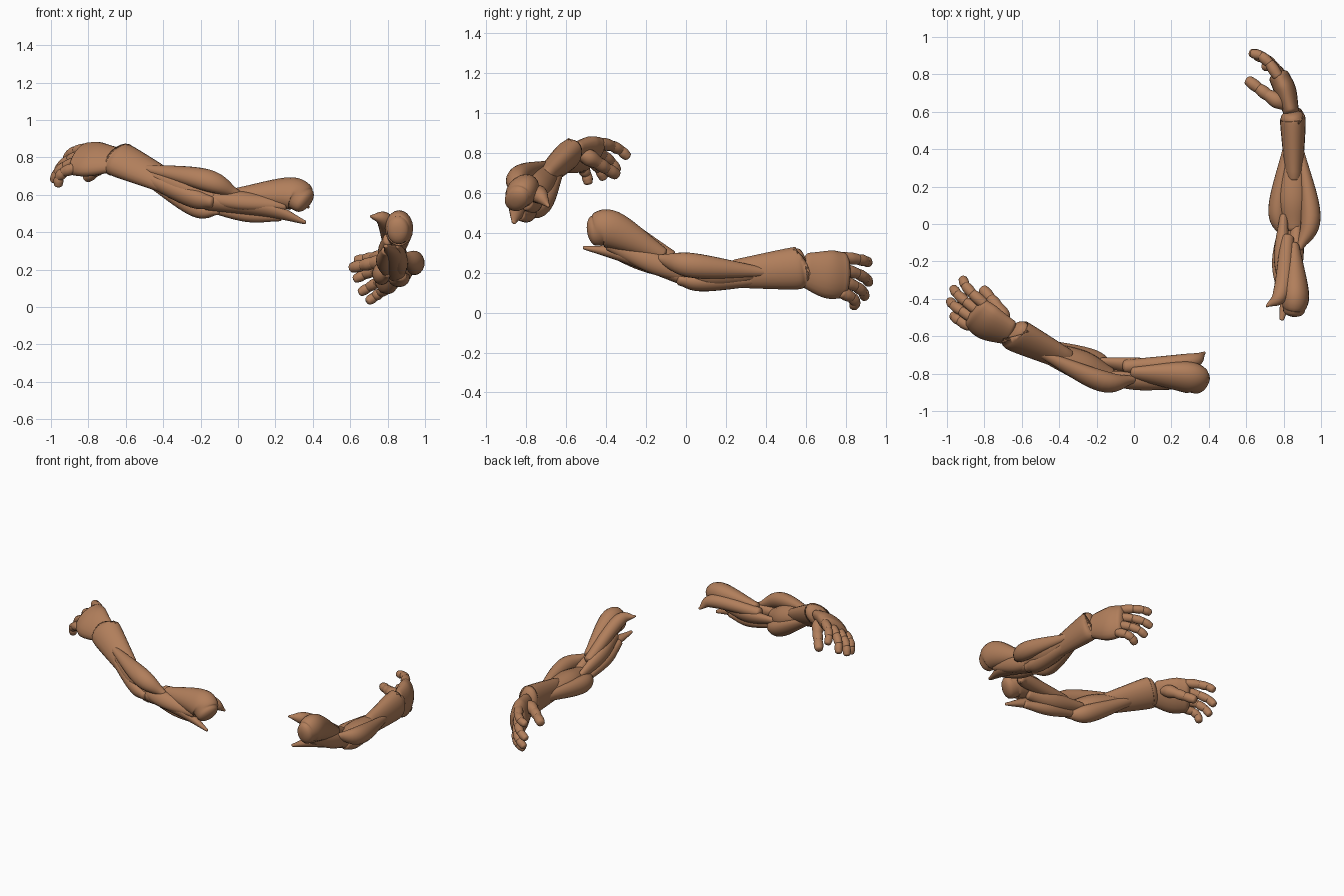
import bpy, bmesh, math
from mathutils import Vector

cube = bpy.data.objects.get("Cube")
if cube:
    bpy.data.objects.remove(cube)

skin = bpy.data.materials.new("brown_skin")
skin.use_nodes = True
skin.diffuse_color = (0.44, 0.21, 0.105, 1)
skin.node_tree.nodes["Principled BSDF"].inputs["Base Color"].default_value = skin.diffuse_color

# The right arm is a mirrored copy of the left one, turned about its wrist
LEFT_WRIST = Vector((0.82, 0.6, 0.22))
RIGHT_WRIST = Vector((-0.665, -0.56, 0.778))
ALONG = Vector((-0.875, 0.345, 0.34)).normalized()
UP = Vector((0.482, 0.556, 0.677)).normalized()
INWARD = ALONG.cross(UP)


def place_left(point):
    return point


def place_right(point):
    d = point - LEFT_WRIST
    return RIGHT_WRIST + ALONG * d.y + UP * d.z - INWARD * d.x


def spline(points, steps=8):
    """Smooth curve through the given points."""
    pts = [points[0] * 2 - points[1], *points, points[-1] * 2 - points[-2]]
    curve = []
    for a, b, c, d in zip(pts, pts[1:], pts[2:], pts[3:]):
        for i in range(steps):
            t = i / steps
            slope_b, slope_c = (c - a) / 2, (d - b) / 2
            rise = t * t * (3 - 2 * t)
            curve.append(b.lerp(c, rise) + slope_b * t * (1 - t) ** 2 - slope_c * t * t * (1 - t))
    return curve + [points[-1]]


def spindle(name, place, points, width, height, start=0.6, end=0.5, sides=20):
    """Rounded oval body, widest at the middle point and tapering to both ends."""
    scales = (start, 1, end)
    path = spline([Vector((*p, s)) for p, s in zip(points, scales)])
    centres = [p.xyz for p in path]
    rings = []
    for i, p in enumerate(path):
        ahead = centres[min(i + 1, len(path) - 1)]
        behind = centres[max(i - 1, 0)]
        rings.append((p.xyz, (ahead - behind).normalized(), p.w))

    def dome(ring, sign):
        centre, axis, scale = ring
        depth = sign * min(width, height) * scale * 0.6
        angles = [math.pi / 2 * k / 5 for k in range(1, 5)]
        return [(centre + axis * depth * math.sin(a), axis, scale * math.cos(a)) for a in angles]

    rings = dome(rings[0], -1)[::-1] + rings + dome(rings[-1], 1)
    bm = bmesh.new()
    loops = []
    for centre, axis, scale in rings:
        side = axis.cross(Vector((0, 0, 1))).normalized()
        up = side.cross(axis)
        loop = []
        for k in range(sides):
            a = math.tau * k / sides
            offset = side * width * math.cos(a) + up * height * math.sin(a)
            loop.append(bm.verts.new(place(centre + offset * scale)))
        loops.append(loop)
    for a, b in zip(loops, loops[1:]):
        for k in range(sides):
            n = (k + 1) % sides
            bm.faces.new((a[k], a[n], b[n], b[k]))
    bm.faces.new(loops[0])
    bm.faces.new(loops[-1])
    bmesh.ops.recalc_face_normals(bm, faces=bm.faces)
    for face in bm.faces:
        face.smooth = True
    mesh = bpy.data.meshes.new(name)
    bm.to_mesh(mesh)
    bm.free()
    mesh.materials.append(skin)
    bpy.context.collection.objects.link(bpy.data.objects.new(name, mesh))


def digit(name, place, joints, radius):
    """Finger made of one rounded segment per bone."""
    for i, (a, b) in enumerate(zip(joints, joints[1:])):
        bone = [a.lerp(b, t) for t in (0.05, 0.5, 0.95)]
        spindle(f"{name}_{i + 1}", place, bone, radius, radius, 0.92, 0.87, sides=14)
        radius *= 0.93


def build_arm(side, place):
    def muscle(name, *shape, **taper):
        spindle(f"{side}_{name}", place, shape[:3], *shape[3:], **taper)

    # Upper arm
    muscle("shoulder_cap", (.855, -.46, .41), (.862, -.37, .415), (.855, -.12, .29), .074, .094, start=.8, end=.4)
    muscle("chest_flap", (.71, -.44, .485), (.79, -.36, .455), (.82, -.08, .28), .045, .045, start=.15, end=.8)
    muscle("back_flap", (.79, -.51, .325), (.83, -.3, .285), (.85, 0, .17), .048, .038, start=.25, end=1)
    muscle("biceps", (.8, -.34, .36), (.79, -.17, .29), (.8, .04, .22), .042, .055)
    muscle("triceps", (.85, -.38, .34), (.865, -.15, .245), (.87, .07, .17), .043, .055)
    muscle("inner_triceps", (.79, -.37, .3), (.778, -.2, .245), (.8, .02, .17), .04, .042)

    # Forearm
    muscle("outer_forearm", (.885, -.13, .27), (.945, .04, .235), (.885, .42, .2), .053, .062, start=.35, end=.3)
    muscle("inner_forearm", (.8, -.06, .18), (.768, .08, .178), (.825, .42, .2), .05, .06, start=.4)
    muscle("under_forearm", (.87, -.03, .165), (.86, .1, .156), (.855, .48, .175), .058, .05)
    muscle("elbow_core", (.855, -.02, .2), (.852, .15, .195), (.855, .42, .2), .085, .072)
    muscle("wrist_cuff", (.855, .25, .195), (.85, .53, .22), (.847, .57, .225), .068, .105, start=.68, end=.93)

    # Hand
    muscle("palm", (.84, .6, .213), (.81, .71, .192), (.777, .785, .187), .058, .12, start=.73, end=.96)
    muscle("thumb_base", (.81, .63, .235), (.765, .66, .24), (.715, .69, .235), .042, .042, end=.75)
    thumb_root, thumb_tip = Vector((.72, .685, .235)), Vector((.61, .768, .21))
    digit(f"{side}_thumb", place, [thumb_root.lerp(thumb_tip, k / 2) for k in range(3)], .034)

    # Four fingers spread across the palm, arched between knuckle and tip
    first_knuckle, last_knuckle = Vector((.77, .79, .275)), Vector((.795, .78, .1))
    tips = {"index": (.632, .912, .25), "middle": (.627, .915, .15),
            "ring": (.655, .895, .078), "little": (.697, .84, .031)}
    for i, (name, tip) in enumerate(tips.items()):
        knuckle = first_knuckle.lerp(last_knuckle, i / 3)
        joints = [knuckle.lerp(Vector(tip), k / 3) for k in range(4)]
        for joint in joints[1:3]:
            joint.y += 0.03
        digit(f"{side}_{name}_finger", place, joints, .031)


build_arm("left", place_left)
build_arm("right", place_right)
